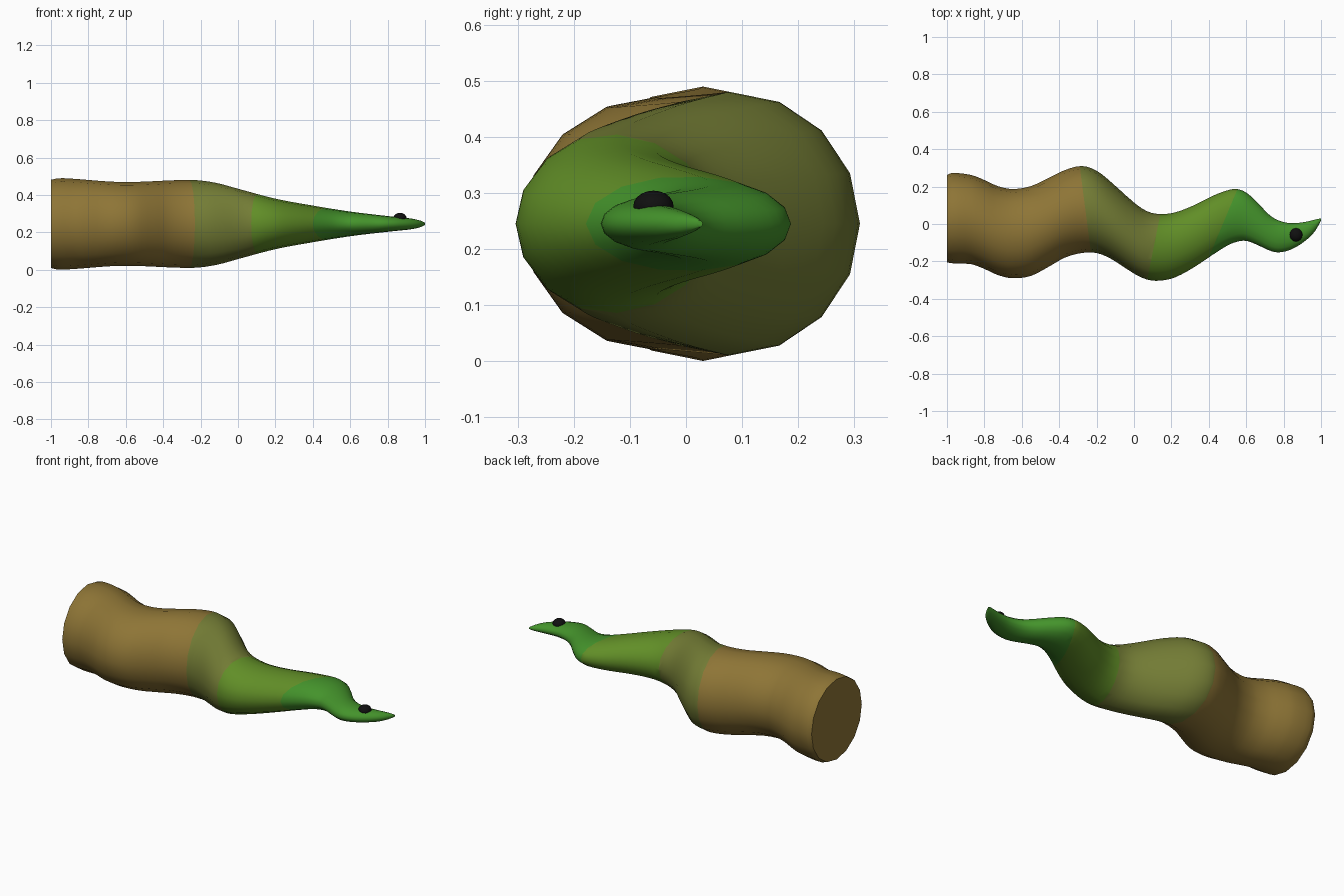
import bpy, bmesh, math
from mathutils import Vector

if "Cube" in bpy.data.objects:
    bpy.data.objects.remove(bpy.data.objects["Cube"])

CZ = 0.245      # height of the body axis
SIDES = 16


def material(name, srgb):
    m = bpy.data.materials.new(name)
    m.diffuse_color = (*[((c / 255 + 0.055) / 1.055) ** 2.4 for c in srgb], 1)
    m.use_nodes = True
    m.node_tree.nodes["Principled BSDF"].inputs["Base Color"].default_value = m.diffuse_color
    return m


skin = [material("brown", (142, 117, 54)), material("olive", (115, 124, 53)),
        material("leaf_green", (97, 142, 39)), material("head_green", (68, 147, 43))]
black = material("eye_black", (16, 16, 16))

# wavy outline seen from above: x, left edge y, right edge y
outline = [
    (-1, .262, -.205), (-.97, .273, -.21), (-.87, .262, -.215), (-.8, .235, -.24),
    (-.73, .203, -.272), (-.65, .187, -.29), (-.55, .203, -.277), (-.45, .25, -.225),
    (-.37, .288, -.18), (-.28, .31, -.155), (-.2, .285, -.155), (-.12, .222, -.188),
    (0, .115, -.265), (.07, .068, -.297), (.14, .053, -.303), (.22, .062, -.285),
    (.32, .1, -.232), (.42, .15, -.165), (.5, .18, -.115), (.55, .187, -.095),
    (.6, .168, -.09), (.66, .115, -.112), (.72, .052, -.14), (.77, .02, -.152),
    (.83, .005, -.14), (.88, .006, -.115), (.93, .014, -.078), (.97, .024, -.035),
    (1, .03, .018)]
# half height of the body along x
heights = [(-1, .236), (-.95, .245), (-.62, .224), (-.25, .235), (-.12, .22), (0, .188),
           (.2, .135), (.4, .098), (.6, .066), (.8, .042), (.93, .028), (.98, .016), (1, .006)]


def curve(table, col, x):
    """Smooth curve through column col of the table."""
    n = len(table)
    i = next((k for k in range(n - 1) if x <= table[k + 1][0]), n - 2)

    def slope(k):
        a, b = table[max(k - 1, 0)], table[min(k + 1, n - 1)]
        return (b[col] - a[col]) / (b[0] - a[0])
    p, q = table[i], table[i + 1]
    h = q[0] - p[0]
    t = (x - p[0]) / h
    return ((2*t**3 - 3*t*t + 1) * p[col] + (t**3 - 2*t*t + t) * h * slope(i)
            + (3*t*t - 2*t**3) * q[col] + (t**3 - t*t) * h * slope(i + 1))


# body: elliptical rings lofted along x
stations = []
for a, b in zip(outline, outline[1:]):
    stations += [a[0] + (b[0] - a[0]) * k / 3 for k in range(3)]
stations.append(1.0)

bm = bmesh.new()
rings = []
for x in stations:
    left, right, rz = curve(outline, 1, x), curve(outline, 2, x), curve(heights, 1, x)
    cy, ry = (left + right) / 2, (left - right) / 2
    rings.append([bm.verts.new((x, cy + ry * math.cos(a), CZ + rz * math.sin(a)))
                  for a in (2 * math.pi * k / SIDES for k in range(SIDES))])
for r, s in zip(rings, rings[1:]):
    for k in range(SIDES):
        j = (k + 1) % SIDES
        bm.faces.new((r[k], r[j], s[j], s[k]))
bm.faces.new(rings[0])
bm.faces.new(rings[-1])
bmesh.ops.recalc_face_normals(bm, faces=bm.faces)

# colour bands, cut cleanly along slanted planes x = x0 + k * y
bands = [(-.25, -.13), (.13, .2), (.475, .42)]
for x0, k in bands:
    bmesh.ops.bisect_plane(bm, geom=bm.verts[:] + bm.edges[:] + bm.faces[:], dist=1e-5,
                           plane_co=Vector((x0, 0, 0)), plane_no=Vector((1, -k, 0)).normalized())
for f in bm.faces:
    c = f.calc_center_median()
    f.material_index = sum(c.x > x0 + k * c.y for x0, k in bands)
    f.smooth = True

mesh = bpy.data.meshes.new("snake_body")
bm.to_mesh(mesh)
bm.free()
body = bpy.data.objects.new("snake_body", mesh)
bpy.context.collection.objects.link(body)
for m in skin:
    mesh.materials.append(m)
bpy.context.view_layer.objects.active = body
body.select_set(True)
bpy.ops.object.shade_smooth_by_angle(angle=math.radians(50))

# eye: flattened ball on top of the head
bpy.ops.mesh.primitive_uv_sphere_add(segments=16, ring_count=10, radius=1, location=(.866, -.058, .276))
eye = bpy.context.object
eye.name = "eye"
eye.scale = (.035, .036, .028)
bpy.ops.object.transform_apply(location=False, rotation=False, scale=True)
eye.data.materials.append(black)
bpy.ops.object.shade_smooth()
